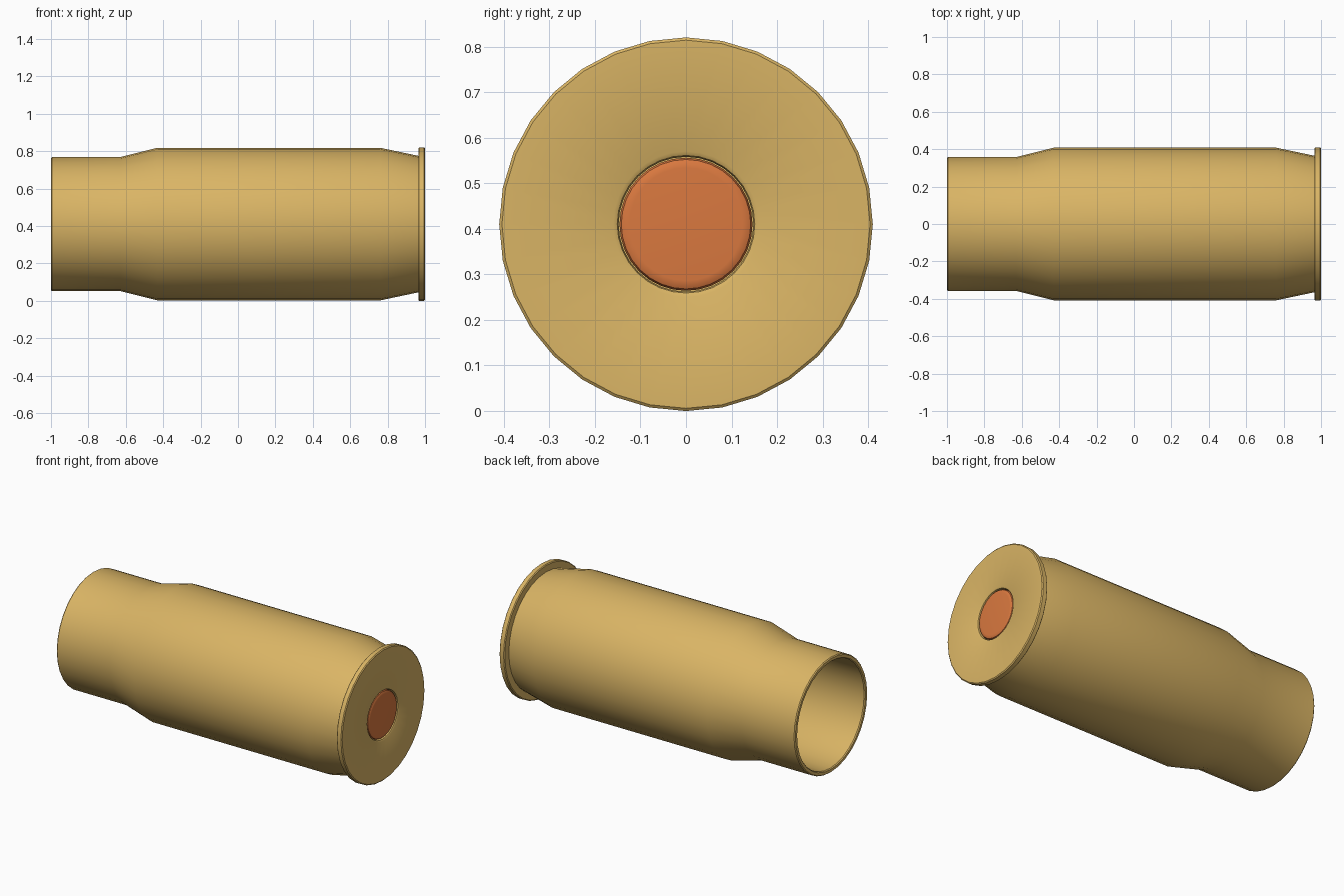
import bpy, bmesh, math

if "Cube" in bpy.data.objects:
    bpy.data.objects.remove(bpy.data.objects["Cube"])

SIDES = 32
AXIS_Z = 0.41


def material(name, color):
    m = bpy.data.materials.new(name)
    m.diffuse_color = color
    m.use_nodes = True
    m.node_tree.nodes["Principled BSDF"].inputs["Base Color"].default_value = m.diffuse_color
    return m


def lathe(name, profile, mat, sides=SIDES):
    """Spin (x, radius) points around the long x axis; ends lie on the axis."""
    bm = bmesh.new()
    rings = []
    for x, r in profile:
        n = 1 if r == 0 else sides
        rings.append([bm.verts.new((x, r * math.sin(2 * math.pi * i / sides),
                                    r * math.cos(2 * math.pi * i / sides))) for i in range(n)])
    for a, b in zip(rings, rings[1:]):
        for i in range(sides):
            j = (i + 1) % sides
            if len(a) == 1:
                bm.faces.new((a[0], b[i], b[j]))
            elif len(b) == 1:
                bm.faces.new((a[i], b[0], a[j]))
            else:
                bm.faces.new((a[i], b[i], b[j], a[j]))
    bmesh.ops.recalc_face_normals(bm, faces=bm.faces)
    mesh = bpy.data.meshes.new(name)
    bm.to_mesh(mesh)
    bm.free()
    mesh.materials.append(mat)
    ob = bpy.data.objects.new(name, mesh)
    ob.location.z = AXIS_Z
    bpy.context.collection.objects.link(ob)
    bpy.ops.object.select_all(action='DESELECT')
    ob.select_set(True)
    bpy.context.view_layer.objects.active = ob
    bpy.ops.object.shade_smooth_by_angle(angle=math.radians(35))
    return ob


brass = material("brass", (0.70, 0.46, 0.13, 1))
copper = material("copper", (0.70, 0.19, 0.05, 1))

# Hollow case: primer pocket, base, rim, groove, body, shoulder, neck, mouth, inside
lathe("casing", [
    (0.96, 0), (0.96, 0.148), (0.985, 0.148), (0.995, 0.151), (1.0, 0.160),
    (1.0, 0.404), (0.995, 0.41), (0.969, 0.41), (0.964, 0.405),
    (0.964, 0.365), (0.76, 0.408), (-0.43, 0.408), (-0.63, 0.358),
    (-0.994, 0.358), (-1.0, 0.353),
    (-1.0, 0.336), (-0.994, 0.331), (-0.63, 0.331), (-0.43, 0.381),
    (0.76, 0.381), (0.93, 0.345), (0.93, 0),
], brass)

# Primer disc with a rounded edge, seated in the pocket
lathe("primer", [
    (0.962, 0), (0.962, 0.146), (0.985, 0.146), (0.993, 0.142), (0.997, 0.134),
    (0.998, 0.124), (0.998, 0),
], copper)
